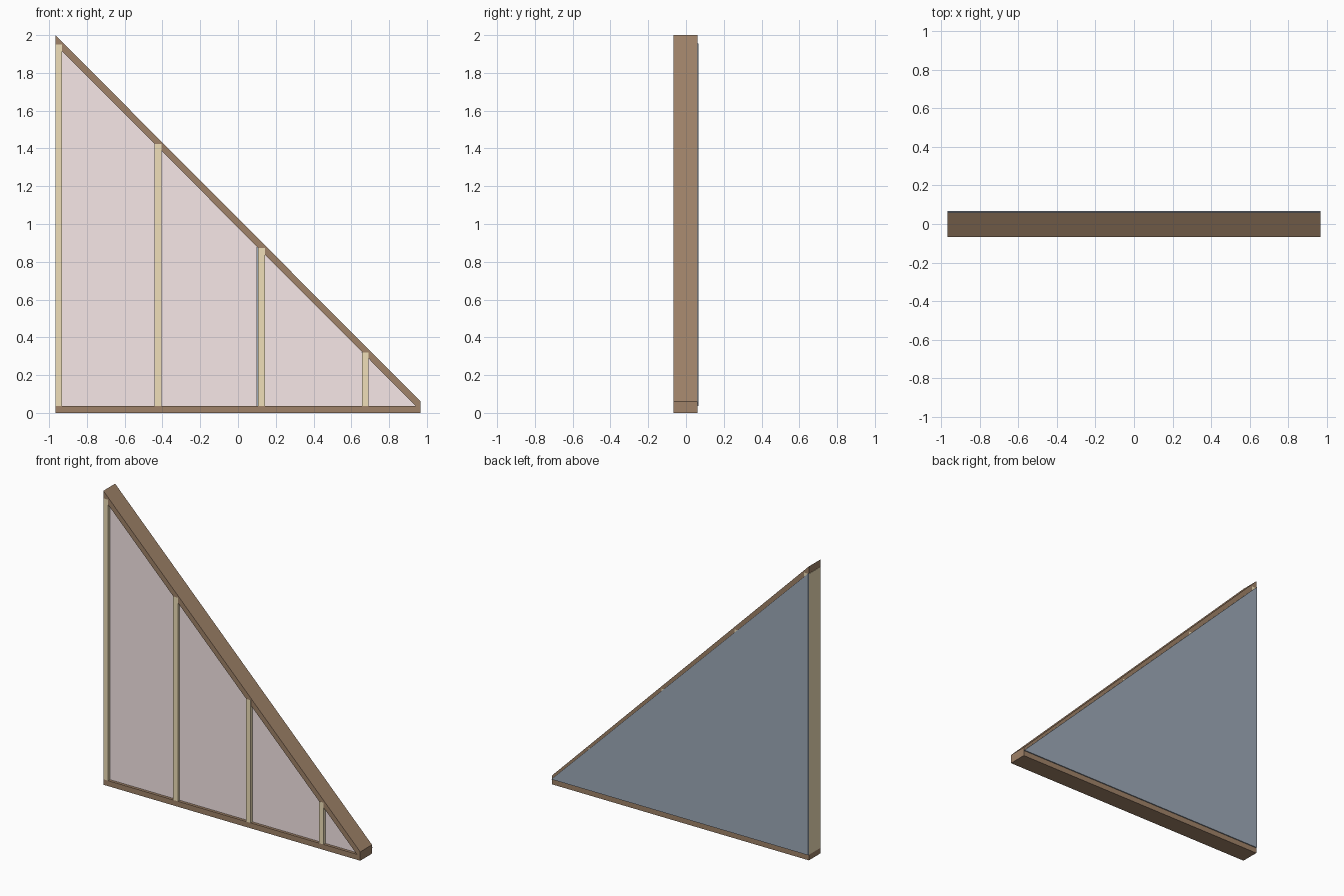
import bpy, bmesh

if "Cube" in bpy.data.objects:
    bpy.data.objects.remove(bpy.data.objects["Cube"])

X0, X1 = -0.967, 0.967          # wall ends
YF, YB = -0.067, 0.060          # timber front and back
FILL = -0.048                   # front of the bay infill
PLATE = 0.037                   # plate thickness
W = 0.036                       # stud width
PEAK = 1.951                    # lower edge of sloping plate at the tall end
SLOPE = (0.06 - 2.0) / (X1 - X0)


def under(x):
    # height of the sloping top plate's lower edge
    return PEAK + SLOPE * (x - X0)


def material(name, rgb):
    m = bpy.data.materials.new(name)
    m.diffuse_color = (*rgb, 1)
    m.use_nodes = True
    m.node_tree.nodes["Principled BSDF"].inputs["Base Color"].default_value = m.diffuse_color
    return m


brown = material("brown_timber", (0.35, 0.225, 0.14))
pale = material("pale_timber", (0.87, 0.74, 0.48))
pink = material("pink_infill", (0.93, 0.80, 0.80))
blue = material("blue_grey_board", (0.34, 0.40, 0.48))


def prism(name, profile, y0, y1, mat):
    # extrude an x-z outline along y
    bm = bmesh.new()
    face = bm.faces.new([bm.verts.new((x, y0, z)) for x, z in profile])
    ext = bmesh.ops.extrude_face_region(bm, geom=[face])
    verts = [v for v in ext["geom"] if isinstance(v, bmesh.types.BMVert)]
    bmesh.ops.translate(bm, verts=verts, vec=(0, y1 - y0, 0))
    bmesh.ops.recalc_face_normals(bm, faces=bm.faces)
    mesh = bpy.data.meshes.new(name)
    bm.to_mesh(mesh)
    bm.free()
    mesh.materials.append(mat)
    obj = bpy.data.objects.new(name, mesh)
    bpy.context.collection.objects.link(obj)
    return obj


# Bottom plate and sloping top plate
prism("bottom_plate", [(X0, 0), (X1, 0), (X1, PLATE), (X0, PLATE)], YF, YB, brown)
tip = X0 + (PLATE - PEAK) / SLOPE
prism("sloping_top_plate",
      [(X0, PEAK), (tip, PLATE), (X1, PLATE), (X1, 0.06), (X0, 2.0)], YF, YB, brown)

# Square-topped studs, slightly let into the top plate
studs = (X0, -0.442, 0.107, 0.656)
for i, x in enumerate(studs):
    top = under(x) - 0.002
    prism(f"stud_{i + 1}", [(x, PLATE), (x + W, PLATE), (x + W, top), (x, top)],
          YF - 0.0003, YB + 0.0003, pale)

# Infill between the studs, with a narrow gap left of the third stud
for i, x in enumerate(studs):
    a = x + W
    if i < 3:
        b = studs[i + 1] - (0.006 if i == 1 else 0)
        outline = [(a, PLATE), (b, PLATE), (b, under(b)), (a, under(a))]
    else:
        outline = [(a, PLATE), (tip, PLATE), (a, under(a))]
    prism(f"infill_{i + 1}", outline, FILL, YB, pink)

# Outer board on the back, running to the low tip
prism("outer_board", [(X0, PLATE), (X1, PLATE), (X0, PEAK + 0.004)], YB, YB + 0.007, blue)
